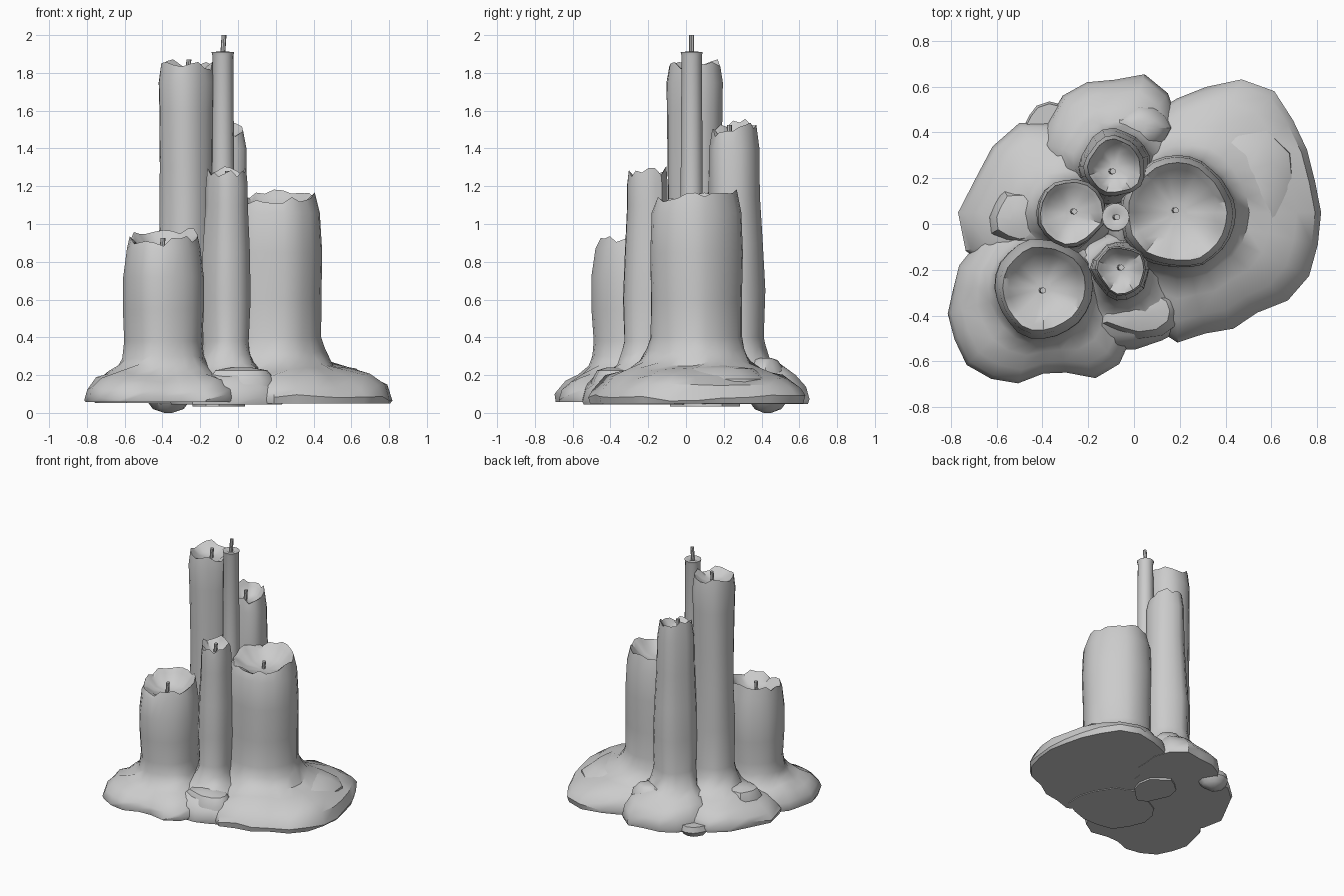
import bpy, bmesh, math, random

if "Cube" in bpy.data.objects:
    bpy.data.objects.remove(bpy.data.objects["Cube"])

random.seed(7)


def cyclic(vals, a):
    """Interpolate evenly spaced values around the circle."""
    f = (a / math.tau % 1) * len(vals)
    i = int(f) % len(vals)
    k = f - int(f)
    return vals[i] * (1 - k) + vals[(i + 1) % len(vals)] * k


def finish(name, rings):
    """Bridge rings of points, cap both ends and shade."""
    bm = bmesh.new()
    vs = [[bm.verts.new(p) for p in ring] for ring in rings]
    n = len(vs[0])
    for lo, hi in zip(vs, vs[1:]):
        for i in range(n):
            j = (i + 1) % n
            bm.faces.new((lo[i], lo[j], hi[j], hi[i]))
    bm.faces.new(list(reversed(vs[0])))
    bm.faces.new(vs[-1])
    bmesh.ops.recalc_face_normals(bm, faces=bm.faces)
    me = bpy.data.meshes.new(name)
    bm.to_mesh(me)
    bm.free()
    ob = bpy.data.objects.new(name, me)
    bpy.context.collection.objects.link(ob)
    bpy.ops.object.select_all(action='DESELECT')
    ob.select_set(True)
    bpy.context.view_layer.objects.active = ob
    bpy.ops.object.shade_smooth_by_angle(angle=math.radians(40))
    return ob


def wick(name, x, y, z0, z1, lean=0.008):
    rings = []
    for k in range(3):
        z = z0 + (z1 - z0) * k / 2
        rings.append([(x + lean * k * .5 + .013 * math.cos(math.tau * i / 8),
                       y + .013 * math.sin(math.tau * i / 8), z) for i in range(8)])
    finish(name, rings)


# fraction of the way from trunk foot to pool edge, height
POOL = [(.97, 0), (1.0, .03), (.93, .085), (.72, .14), (.42, .175), (.17, .215), (.05, .28)]


def candle(name, c, trunk, pool, base, tilt, cup, n=22, lump=.05, pool_h=1):
    """trunk: (z, radius) pairs up to the rim; pool: edge radii from +x, anticlockwise."""
    cx, cy = c
    ang = [math.tau * i / n for i in range(n)]
    ph = [random.uniform(0, math.tau) for _ in range(4)]
    jit = [random.uniform(-.5, .5) for _ in ang]
    edge = [random.uniform(-.03, .02) for _ in ang]
    rim_j = [random.uniform(-.022, .022) for _ in ang]

    def wobble(i, z):
        a = ang[i]
        s = math.sin(3 * a + ph[0] + z) + .7 * math.sin(5 * a + ph[1]) + .5 * math.sin(2 * a + ph[2] + 5 * z)
        return 1 + lump * (s * .6 + jit[i])

    rings = []
    # melted pool
    foot = trunk[0][1]
    for t, z in POOL:
        ring = []
        for i, a in enumerate(ang):
            rf = foot * wobble(i, .3)
            rp = max(cyclic(pool, a) + edge[i], rf + .01)
            r = rf + (rp - rf) * t
            dz = 0 if z < .02 else random.uniform(-.018, .018)
            ring.append((cx + r * math.cos(a), cy + r * math.sin(a), base + z * pool_h + dz))
        rings.append(ring)
    # standing trunk, last row is the uneven rim
    for k, (z, r0) in enumerate(trunk):
        ring = []
        for i, a in enumerate(ang):
            r = r0 * wobble(i, z)
            x, y = r * math.cos(a), r * math.sin(a)
            dz = 0
            if k == len(trunk) - 1:
                dz = x * tilt[0] + y * tilt[1] + rim_j[i]
            ring.append((cx + x, cy + y, z + dz))
        rings.append(ring)
    # hollow top
    zt, rt = trunk[-1]
    for f, d in ((.86, .25), (.6, .8), (.2, 1)):
        ring = []
        for i, a in enumerate(ang):
            r = rt * f * (wobble(i, zt) if f > .5 else 1)
            x, y = r * math.cos(a), r * math.sin(a)
            dz = (x * tilt[0] + y * tilt[1] + rim_j[i]) * (1 - d)
            ring.append((cx + x, cy + y, zt - cup * d + dz))
        rings.append(ring)
    finish(name, rings)


# wide candle on the right
candle("wide_candle", (.19, .05),
       [(.40, .245), (.6, .245), (.85, .25), (1.06, .24), (1.145, .215)],
       [.63, .66, .68, .5, .4, .3, .3, .32, .46, .56, .57, .63],
       .05, (.02, .08), .09, n=28, lump=.03)
wick("wide_candle_wick", .175, .06, 1.03, 1.11)

# short candle, front left
candle("short_candle", (-.395, -.28),
       [(.38, .205), (.55, .215), (.72, .215), (.87, .195), (.935, .18)],
       [.35, .3, .3, .3, .4, .38, .42, .44, .48, .37, .44, .46],
       .058, (.02, .18), .09, n=24, lump=.045, pool_h=.85)
wick("short_candle_wick", -.405, -.29, .82, .925)

# slim candle, front centre
candle("slim_candle", (-.055, -.2),
       [(.38, .12), (.6, .128), (.85, .12), (1.1, .108), (1.2, .108), (1.275, .1)],
       [.28, .22, .2, .2, .2, .22, .28, .34, .38, .35, .38, .36],
       .045, (0, .1), .06, n=18, lump=.07)
wick("slim_candle_wick", -.063, -.19, 1.2, 1.28)

# tall candle, left
candle("tall_candle", (-.275, .05),
       [(.4, .145), (.7, .15), (1.0, .14), (1.3, .142), (1.6, .145), (1.75, .148), (1.845, .135)],
       [.2, .25, .3, .4, .45, .44, .52, .48, .3, .25, .2, .2],
       .053, (-.06, .02), .05, n=18, lump=.045)
wick("tall_candle_wick", -.268, .055, 1.77, 1.87)

# medium candle, back
candle("medium_candle", (-.085, .25),
       [(.4, .155), (.65, .16), (.9, .148), (1.15, .135), (1.4, .132), (1.51, .115)],
       [.25, .32, .43, .4, .41, .37, .3, .2, .2, .2, .2, .2],
       .048, (-.15, .2), .07, n=20, lump=.065, pool_h=1.1)
wick("medium_candle_wick", -.1, .23, 1.42, 1.525)

# thin unmelted taper in the middle
taper = [(.1, .064), (1.2, .06), (1.89, .055), (1.91, .06), (1.912, .035), (1.9, .015)]
finish("taper_candle", [[(-.08 + r * math.cos(math.tau * i / 14),
                          .03 + r * math.sin(math.tau * i / 14), z) for i in range(14)]
                        for z, r in taper])
wick("taper_candle_wick", -.082, .03, 1.88, 2.0)


def blob(name, c, rows, n=12):
    """Low lump of wax: rows of (z, x radius, y radius)."""
    k = [random.uniform(.9, 1.1) for _ in range(n)]
    finish(name, [[(c[0] + rx * k[i] * math.cos(math.tau * i / n),
                    c[1] + ry * k[i] * math.sin(math.tau * i / n), z)
                   for i in range(n)] for z, rx, ry in rows])


# wax lumps beneath and between the pools
blob("under_drip", (-.37, .43), [(0, .02, .02), (.02, .08, .07), (.06, .11, .1), (.1, .1, .09)])
blob("under_patch", (-.1, .1), [(.035, .13, .17), (.07, .13, .17)])
blob("left_lump", (-.5, .03), [(.1, .14, .14), (.2, .13, .13), (.255, .1, .1), (.27, .04, .04)])
blob("front_lump", (.02, -.38), [(.06, .2, .13), (.17, .2, .12), (.225, .15, .09), (.24, .06, .04)])
blob("back_lump", (.02, .42), [(.06, .15, .12), (.22, .13, .1), (.28, .08, .06), (.29, .03, .03)])
blob("right_lump", (.46, .15), [(.06, .26, .32), (.18, .24, .3), (.235, .17, .22), (.25, .08, .1)])
